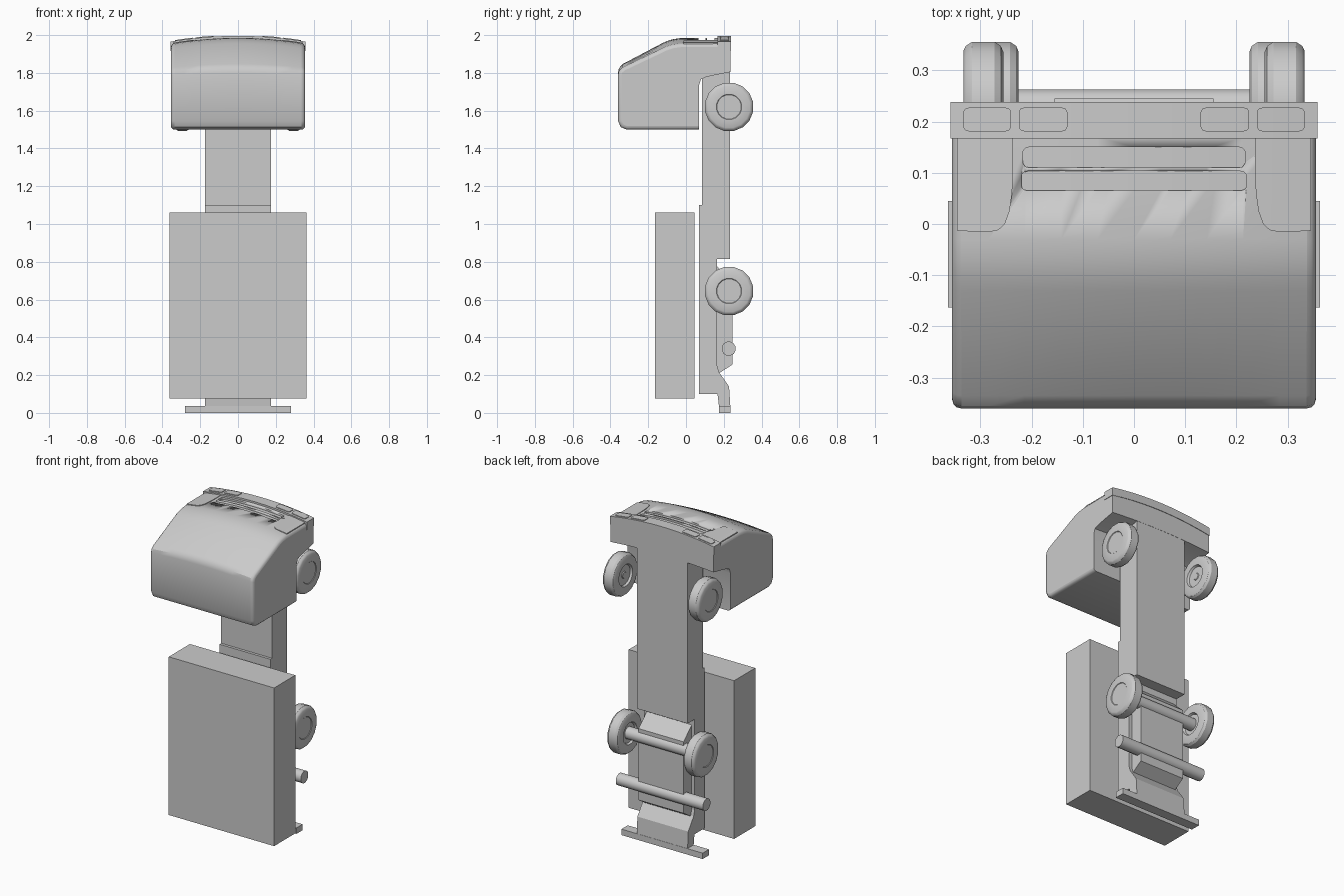
import bpy, bmesh, math

if "Cube" in bpy.data.objects:
    bpy.data.objects.remove(bpy.data.objects["Cube"])

def finish(name, bm, smooth=None):
    bmesh.ops.recalc_face_normals(bm, faces=bm.faces)
    me = bpy.data.meshes.new(name)
    bm.to_mesh(me)
    bm.free()
    ob = bpy.data.objects.new(name, me)
    bpy.context.collection.objects.link(ob)
    if smooth:
        bpy.ops.object.select_all(action='DESELECT')
        bpy.context.view_layer.objects.active = ob
        ob.select_set(True)
        bpy.ops.object.shade_smooth_by_angle(angle=math.radians(smooth))
    return ob

def loft(name, rings, smooth=None):
    """Closed rings of equal length joined in order, with end caps."""
    bm = bmesh.new()
    vs = [[bm.verts.new(p) for p in r] for r in rings]
    n = len(rings[0])
    for a, b in zip(vs, vs[1:]):
        for i in range(n):
            j = (i + 1) % n
            bm.faces.new((a[i], a[j], b[j], b[i]))
    bm.faces.new(vs[0])
    bm.faces.new(vs[-1])
    return finish(name, bm, smooth)

def slab(name, hx, profile):
    return loft(name, [[(x, y, z) for y, z in profile] for x in (-hx, hx)])

def box(name, hx, y0, y1, z0, z1):
    return slab(name, hx, [(y0, z0), (y1, z0), (y1, z1), (y0, z1)])

def crown(x, z):
    """Bow the nose of the cab backwards towards its sides."""
    t = min(1, max(0, (z - 1.72) / 0.2))
    return z - 0.03 * t * (x / 0.355) ** 2

def strip(name, sections, top, depth):
    """Thin plate following the nose; sections are (x, y0, y1)."""
    return loft(name, [[(x, y0, crown(x, top - depth)), (x, y1, crown(x, top - depth)),
                        (x, y1, crown(x, top)), (x, y0, crown(x, top))]
                       for x, y0, y1 in sections], 30)

def rounded(x0, x1, y0, y1, r, n=4):
    """Sections for a rounded rectangle."""
    arc = [(r * (1 - math.cos(t)), r * (1 - math.sin(t)))
           for t in (0.15, 0.5, 0.95, math.pi / 2)]
    out = [(x0 + a, y0 + b, y1 - b) for a, b in arc]
    out += [(x0 + r + (x1 - x0 - 2 * r) * i / n, y0, y1) for i in range(1, n)]
    return out + [(x1 - a, y0 + b, y1 - b) for a, b in reversed(arc)]

# Cab: side profile swept across the width, with bowed nose and wheel arch
cab_profile = [(0.07, 1.5), (-0.315, 1.5), (-0.345, 1.513), (-0.36, 1.545), (-0.36, 1.8),
               (-0.355, 1.825), (-0.335, 1.847), (-0.13, 1.955), (-0.105, 1.967),
               (-0.07, 1.978), (-0.03, 1.984), (0.17, 1.985), (0.235, 1.985),
               (0.235, 1.82), (0.11, 1.79), (0.08, 1.775), (0.07, 1.74)]
cab_x = [-0.355 + 0.71 * i / 10 for i in range(11)]
cab = loft("cab", [[(x, y, crown(x, z)) for y, z in cab_profile] for x in cab_x], 32)
w = cab.data.attributes.new("bevel_weight_edge", 'FLOAT', 'EDGE')
for e in cab.data.edges:
    a, b = (cab.data.vertices[i].co for i in e.vertices)
    front = lambda v: v.y < 0.04 or v.z > 1.9 or v.z < 1.51
    if abs(a.x - b.x) < 1e-4 and abs(a.x) > 0.35 and front(a) and front(b):
        w.data[e.index].value = 1
bev = cab.modifiers.new("soft_edges", 'BEVEL')
bev.limit_method = 'WEIGHT'
bev.width, bev.segments = 0.018, 3

# Grille slots cut into the nose
for i, (y0, y1, hx) in enumerate([(0.11, 0.15, 0.217), (0.065, 0.103, 0.22)]):
    cut = strip(f"grille_cutter_{i}", rounded(-hx, hx, y0, y1, 0.012, 8), 2.05, 0.077)
    cut.hide_render = True
    cut.hide_viewport = True
    mod = cab.modifiers.new("grille", 'BOOLEAN')
    mod.object, mod.solver = cut, 'EXACT'

# Bumper, a little proud of the nose
strip("front_bumper", [(-0.358 + 0.716 * i / 10, 0.167, 0.238) for i in range(11)], 1.996, 0.05)

for s, side in ((1, "right"), (-1, "left")):
    # Lamps in the bumper and corner panels beside the grille
    for part, x0, x1 in (("fog_lamp", 0.13, 0.225), ("headlamp", 0.24, 0.333)):
        strip(f"{part}_{side}", [(s * x, a, b) for x, a, b in
              rounded(x0, x1, 0.181, 0.227, 0.01)], 2.0, 0.015)
    strip(f"corner_panel_{side}", [(s * x, y, 0.167) for x, y in
          [(0.236, 0.1), (0.238, 0.06), (0.243, 0.025), (0.252, 0.0),
           (0.265, -0.012), (0.28, -0.015), (0.31, -0.015), (0.345, -0.013)]], 1.988, 0.015)

# Chassis frame
slab("chassis", 0.175, [(0.068, 0.1), (0.167, 0.1), (0.175, 0.03), (0.235, 0.03),
                        (0.228, 0.14), (0.175, 0.215), (0.165, 0.25), (0.165, 0.815),
                        (0.234, 0.815), (0.234, 1.9), (0.085, 1.9), (0.085, 1.1), (0.068, 1.1)])
slab("rear_axle_housing", 0.155, [(0.15, 0.2), (0.175, 0.21), (0.245, 0.255),
                                  (0.245, 0.7), (0.165, 0.775), (0.15, 0.775)])
box("rear_bumper", 0.28, 0.174, 0.236, 0.0, 0.037)

# Cargo box
box("cargo_box", 0.363, -0.163, 0.045, 0.075, 1.06)

def lathe(name, cx, y, z, profile, sides, smooth):
    """Spin (radius, x) pairs round an x-parallel axis."""
    return loft(name, [[(cx + x, y + r * math.cos(2 * math.pi * (i + .5) / sides),
                         z + r * math.sin(2 * math.pi * (i + .5) / sides))
                        for i in range(sides)] for r, x in profile], smooth)

# Axle and crossbar
for name, h, z in (("rear_axle", 0.26, 0.645), ("rear_crossbar", 0.3, 0.34)):
    lathe(name, 0, 0.226, z, [(0.038, -h), (0.038, h)], 12, 32)

# Wheels: rounded tyre with shallow hubs
tyre = [(0.018, -0.03), (0.022, -0.026), (0.062, -0.026), (0.068, -0.039), (0.11, -0.039),
        (0.122, -0.034), (0.13, -0.022), (0.13, 0.022), (0.122, 0.034), (0.112, 0.039),
        (0.068, 0.039), (0.065, 0.036), (0.02, 0.036)]
for s, side in ((1, "right"), (-1, "left")):
    for end, x, z in (("front", 0.294, 1.62), ("rear", 0.264, 0.645)):
        lathe(f"{end}_wheel_{side}", s * x, 0.228, z, [(r, s * d) for r, d in tyre], 16, 30)
